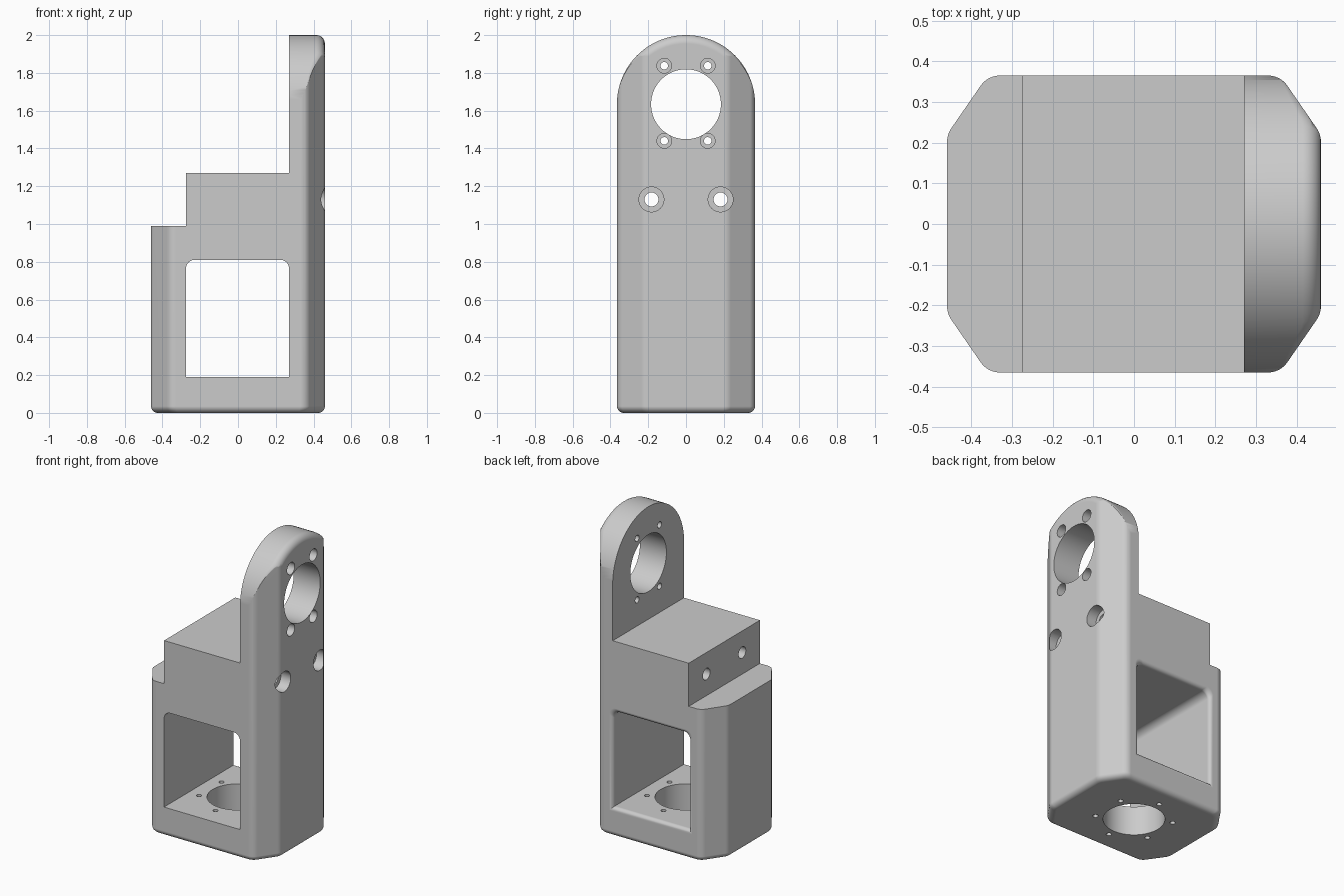
import bpy, bmesh, math
from mathutils import Vector

if "Cube" in bpy.data.objects:
    bpy.data.objects.remove(bpy.data.objects["Cube"])

HX, HY, CY, CX = 0.46, 0.365, 0.22, 0.36   # plan half sizes and corner chamfer
HOLE_Z = 1.634                             # centre of the arched top


def loft(name, rings):
    """Closed solid through a list of equal-length point rings."""
    bm = bmesh.new()
    rows = [[bm.verts.new(p) for p in ring] for ring in rings]
    n = len(rows[0])
    for a, b in zip(rows, rows[1:]):
        for i in range(n):
            j = (i + 1) % n
            bm.faces.new((a[i], a[j], b[j], b[i]))
    bm.faces.new(rows[0])
    bm.faces.new(rows[-1])
    bmesh.ops.recalc_face_normals(bm, faces=bm.faces)
    me = bpy.data.meshes.new(name)
    bm.to_mesh(me)
    bm.free()
    ob = bpy.data.objects.new(name, me)
    bpy.context.collection.objects.link(ob)
    return ob


def rounded(pts, cuts, n=8):
    """Polygon with each corner rounded, cuts = tangent length per corner."""
    out = []
    for i, (p, t) in enumerate(zip(pts, cuts)):
        p = Vector(p)
        if t == 0:
            out.append(p)
            continue
        u = (Vector(pts[i - 1]) - p).normalized()
        v = (Vector(pts[(i + 1) % len(pts)]) - p).normalized()
        half = u.angle(v) / 2
        c = p + (u + v).normalized() * t / math.cos(half)
        a, b = p + u * t - c, p + v * t - c
        out += [c + a.lerp(b, k / n).normalized() * t * math.tan(half) for k in range(n + 1)]
    return out


def boolean(target, cutter, op='DIFFERENCE'):
    mod = target.modifiers.new("cut", 'BOOLEAN')
    mod.operation, mod.solver, mod.object = op, 'EXACT', cutter
    bpy.context.view_layer.objects.active = target
    bpy.ops.object.modifier_apply(modifier=mod.name)
    bpy.data.objects.remove(cutter)


def drill(axis, a, b, steps, n=48):
    """Stepped round cutter; steps = (position along axis, radius)."""
    rings = []
    for s, r in steps:
        ring = []
        for k in range(n):
            t = 2 * math.pi * k / n
            p, q = a + r * math.cos(t), b + r * math.sin(t)
            ring.append((s, p, q) if axis == 'x' else (p, q, s))
        rings.append(ring)
    return loft("drill", rings)


# Body: chamfered plan extruded upwards, with a rounded bottom edge
corners = [(HX, -CY), (HX, CY), (CX, HY), (-CX, HY),
           (-HX, CY), (-HX, -CY), (-CX, -HY), (CX, -HY)]
plan = rounded(corners, [0.02, 0.02, 0.03, 0.03, 0.02, 0.02, 0.03, 0.03])
rings = []
for k in range(7):
    t = math.pi / 2 * k / 6
    d = 0.035 * (1 - math.sin(t))
    rings.append([(p.x * (1 - d / HX), p.y * (1 - d / HY), 0.035 * (1 - math.cos(t))) for p in plan])
rings.append([(p.x, p.y, 2.1) for p in plan])
body = loft("bracket_body", rings)

# Arched top with a rounded outer edge
R, N = 0.366, 48


def arch_ring(t=None, x=None):
    ring = [(x if x is not None else 0.3, -R, -0.5), (x if x is not None else 0.3, R, -0.5)]
    for k in range(N + 1):
        a = math.pi * k / N
        r = 0.045 * min(1, 1.5 * math.sin(a))
        y = abs((R - r) * math.cos(a))
        edge = HX - max(0, y - CY) / (HY - CY) * (HX - CX)
        inset = r * (1 - math.cos(t)) if t is not None else 0
        px = edge - r + r * math.sin(t) if x is None else x
        rr = R - inset
        ring.append((px, rr * math.cos(a), HOLE_Z + rr * math.sin(a)))
    return ring


arch = [arch_ring(x=-0.8)]
arch += [arch_ring(t=math.pi / 2 * k / 6) for k in range(7)]
arch.append(arch_ring(t=math.pi / 2, x=0.8))
boolean(body, loft("arch_shape", arch), 'INTERSECT')

# Two steps down behind the arched plate
step = [(0.27, 3), (0.27, 1.27), (-0.275, 1.27), (-0.275, 0.99), (-1, 0.99), (-1, 3)]
boolean(body, loft("step_cut", [[(x, y, z) for x, z in step] for y in (-1, 1)]))


# Window through the body, softened on the back edge
def window_ring(y, d=0.0, top=0.0):
    pts = [(-0.275 - d, 0.19 - d), (0.27 + d, 0.19 - d),
           (0.27 + d, 0.81 + d + top), (-0.275 - d, 0.81 + d + top)]
    return [(p.x, y, p.y) for p in rounded(pts, [0, 0, 0.045, 0.045])]


win = [window_ring(-0.5), window_ring(0.34)]
for k in range(1, 6):
    t = math.pi / 2 * k / 5
    win.append(window_ring(0.34 + 0.025 * math.sin(t), 0.025 * (1 - math.cos(t))))
win.append(window_ring(0.5, 0.025))
boolean(body, loft("window_cut", win))

# Large bores in plate and floor
boolean(body, drill('x', 0, HOLE_Z, [(0.1, 0.185), (0.8, 0.185)], 80))
boolean(body, drill('z', 0, 0, [(-0.2, 0.182), (0.4, 0.182)], 80))

# Counterbored screw holes, mirrored in y
for s in (-1, 1):
    for z in (1.44, 1.838):
        boolean(body, drill('x', s * 0.115, z, [(0.15, 0.02), (0.36, 0.02), (0.36, 0.039), (0.8, 0.039)], 24))
    boolean(body, drill('x', s * 0.183, 1.13, [(-0.8, 0.037), (0.39, 0.037), (0.39, 0.066), (0.8, 0.066)], 32))

# Ring of six small holes in the floor
for k in range(6):
    a = math.radians(30 + 60 * k)
    boolean(body, drill('z', 0.23 * math.cos(a), 0.23 * math.sin(a), [(-0.2, 0.016), (0.4, 0.016)], 20))

# Material and shading
mat = bpy.data.materials.new("plain_grey")
mat.diffuse_color = (0.6, 0.6, 0.6, 1)
mat.use_nodes = True
mat.node_tree.nodes["Principled BSDF"].inputs["Base Color"].default_value = mat.diffuse_color
body.data.materials.clear()
body.data.materials.append(mat)
for p in body.data.polygons:
    p.material_index = 0
bpy.ops.object.select_all(action='DESELECT')
body.select_set(True)
bpy.context.view_layer.objects.active = body
bpy.ops.object.shade_smooth_by_angle(angle=math.radians(35))
wn = body.modifiers.new("flat_faces", 'WEIGHTED_NORMAL')
wn.keep_sharp = True
